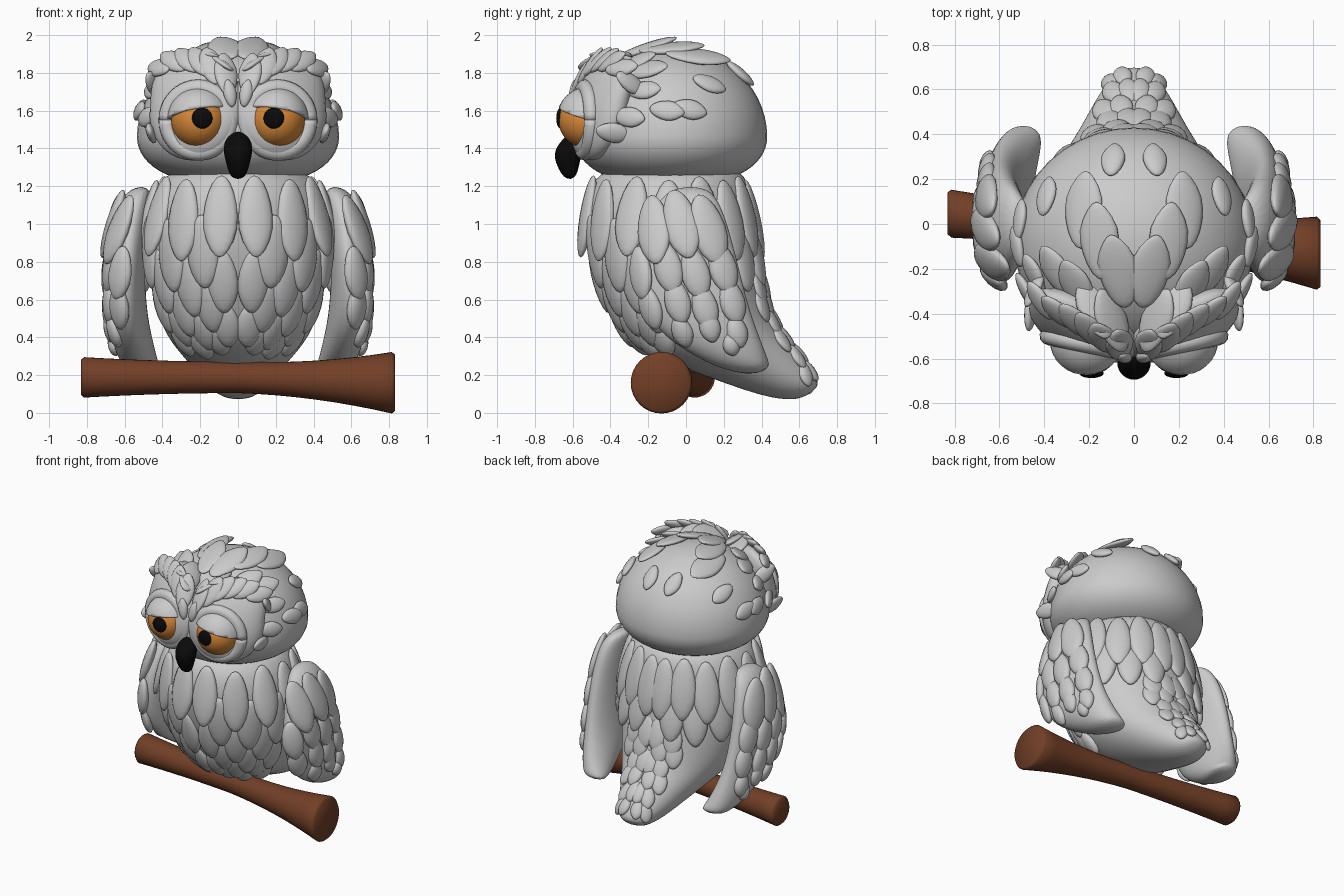
import bpy, bmesh
from math import sin, cos, pi, radians
from mathutils import Vector, Matrix
from mathutils.bvhtree import BVHTree

if "Cube" in bpy.data.objects:
    bpy.data.objects.remove(bpy.data.objects["Cube"])


def finish(bm, name, color=None, mirror=False, sub=0):
    bmesh.ops.recalc_face_normals(bm, faces=bm.faces)
    me = bpy.data.meshes.new(name)
    bm.to_mesh(me)
    bm.free()
    ob = bpy.data.objects.new(name, me)
    bpy.context.collection.objects.link(ob)
    for p in me.polygons:
        p.use_smooth = True
    if color:
        mat = bpy.data.materials.new(name + "_colour")
        mat.diffuse_color = (*color, 1)
        mat.use_nodes = True
        mat.node_tree.nodes["Principled BSDF"].inputs["Base Color"].default_value = mat.diffuse_color
        me.materials.append(mat)
    if mirror:
        ob.modifiers.new("Mirror", 'MIRROR').use_mirror_merge = False
    if sub:
        m = ob.modifiers.new("Subdivision", 'SUBSURF')
        m.levels = m.render_levels = sub
    return ob


def skin(bm, rings):
    """Bridge successive vertex rings and cap both ends."""
    vs = [[bm.verts.new(p) for p in r] for r in rings]
    n = len(vs[0])
    for a, b in zip(vs, vs[1:]):
        for i in range(n):
            bm.faces.new((a[i], a[(i + 1) % n], b[(i + 1) % n], b[i]))
    bm.faces.new(vs[0])
    bm.faces.new(vs[-1])


def loft(name, rows, n=20, xc=lambda t: 0, **kw):
    """Each row: front y,z, back y,z, half width; xc gives the sideways centre."""
    bm = bmesh.new()
    rings = []
    for k, (yf, zf, yb, zb, w) in enumerate(rows):
        x = xc(k / (len(rows) - 1))
        f, b = Vector((x, yf, zf)), Vector((x, yb, zb))
        c, r = (f + b) / 2, (f - b) / 2
        rings.append([c + r * cos(2 * pi * i / n) + Vector((w * sin(2 * pi * i / n), 0, 0)) for i in range(n)])
    skin(bm, rings)
    return finish(bm, name, **kw)


def ball(bm, c, r, rot=Matrix(), u=32, v=20):
    m = Matrix.Translation(c) @ rot @ Matrix.Diagonal((*r, 1))
    return bmesh.ops.create_uvsphere(bm, u_segments=u, v_segments=v, radius=1, matrix=m)["verts"]


def surface(ob):
    return BVHTree.FromObject(ob, bpy.context.evaluated_depsgraph_get())


def feather(bm, p, n, flow, L, W, T=0.06, point=0.3, tilt=0.1):
    """Flattened teardrop lying on a surface, tip along flow."""
    d = Vector(flow)
    d = (d - n * d.dot(n)).normalized()
    d = (d + n * tilt).normalized()
    x = d.cross(n).normalized()
    z = x.cross(d)
    for v in bmesh.ops.create_uvsphere(bm, u_segments=14, v_segments=10, radius=1)["verts"]:
        t = v.co.z
        k = (1 + 0.15 * t) * (1 - point * max(t, 0) ** 2)
        v.co = p + x * (v.co.x * W / 2 * k) + d * (t * L / 2) + z * (v.co.y * T / 2)


# body running down into the tail
body = loft("body", [
    (-.40, 1.32, .25, 1.32, .30), (-.51, 1.22, .34, 1.23, .43), (-.55, 1.05, .365, 1.05, .49),
    (-.515, .8, .385, .84, .50), (-.38, .48, .44, .56, .435), (-.22, .31, .49, .46, .365),
    (.03, .22, .56, .37, .28), (.25, .14, .62, .29, .215), (.45, .075, .68, .21, .15),
    (.61, .065, .715, .14, .08)], n=24, sub=2)

# folded wings
wing = loft("wings", [
    (-.08, 1.2, .1, 1.2, .05), (-.19, 1.07, .18, 1.13, .09), (-.27, .86, .24, .95, .1),
    (-.27, .65, .29, .75, .1), (-.18, .45, .34, .55, .105), (0, .32, .39, .41, .11),
    (.2, .22, .43, .3, .1), (.37, .2, .45, .24, .08)], n=16, mirror=True, sub=2,
    xc=lambda t: .51 + .095 * sin(pi * t ** .85) - .03 * t)

# head: rounded top, flatter underside, two tilted facial discs with raised outer corners
bm = bmesh.new()
for v in ball(bm, (0, 0, 0), (1, 1, 1), u=40, v=28):
    rho = v.co.xy.length
    k = rho ** -0.3 if v.co.z < 0 and rho > 1e-4 else 1
    v.co = (v.co.x * k * .535, -.08 + v.co.y * k * .51, 1.46 + v.co.z * (.48 if v.co.z > 0 else .25))
for s in (1, -1):
    rot = Matrix.Rotation(s * .42, 3, 'Z') @ Matrix.Rotation(-.25, 3, 'X')
    for v in ball(bm, (0, 0, 0), (1, 1, 1)):
        c = v.co.copy()
        k = 1 + .8 * (max(c.x * s, 0) * max(c.z, 0)) ** 2
        v.co = Vector((s * .22, -.455, 1.605)) + rot @ Vector((c.x * k * .265, c.y * .12, c.z * k * .275))
head = finish(bm, "head")

# body feathers: staggered rows over the chest and sides, smaller rows down the tail
bm = bmesh.new()
tree = surface(body)


def body_row(z, yc, angles, L, W, T):
    for i, a in enumerate(angles):
        d = Vector((sin(radians(a)), -cos(radians(a)), 0))
        p, n, _, _ = tree.ray_cast(Vector((0, yc, z - .02 * (i % 2))) + d * 2, -d)
        if p:
            feather(bm, p, n, (0, 0, -1), L, W, T)


for r in range(6):
    z = 1.04 - .2 * r + .014 * r * r
    start = 21 if r % 2 else 10
    L = .44 - .045 * r
    body_row(z, 0, range(start, 176 if r < 2 else 75, 23), L, .09 + .22 * L, .075)
    body_row(.70 - .095 * r, .1 + .08 * r, (172 - 10 * (r % 2), 151 - 10 * (r % 2)),
             .24 - .02 * r, .14 - .01 * r, .05)
finish(bm, "body_feathers", mirror=True)

# wing feathers: rows of height, first y, count, length
bm = bmesh.new()
tree = surface(wing)
for z, y0, count, L in [(.97, -.17, 3, .39), (.74, -.24, 4, .29), (.56, -.19, 4, .25),
                        (.43, -.02, 3, .18), (.36, .24, 1, .12)]:
    for i in range(count):
        p, n, _, _ = tree.ray_cast(Vector((2, y0 + .145 * i, z + .03 * (i % 2))), Vector((-1, 0, 0)))
        if p:
            feather(bm, p, n, (0, .25, -1), L, .05 + .36 * L, T=.075, tilt=.04)
finish(bm, "wing_feathers", mirror=True)

# head feathers
bm = bmesh.new()
tree = surface(head)


def head_feather(q, flow, L, W, tilt=.2):
    p, n, _, _ = tree.find_nearest(Vector(q))
    feather(bm, p + n * .012, n, flow, L, W, T=.05, point=.4, tilt=tilt)


head_feather((.035, -.64, 1.71), (.2, .2, 1), .15, .07)
head_feather((.055, -.58, 1.83), (.05, .4, 1), .26, .13)
for i in range(6):                      # brow row
    a = i / 5
    head_feather((.14 + .32 * a, -.54 + .26 * a, 1.87 + .1 * a - .22 * a * a),
                 (.3 + .9 * a - .8 * a * a, .7 + .2 * a, .8 - .9 * a), .24 - .05 * a, .13 - .025 * a)
for i in range(4):                      # second row
    a = i / 3
    head_feather((.06 + .31 * a, -.42 + .2 * a, 1.93 - .08 * a),
                 (.25 + .1 * a, 1, .5 - .6 * a), .31 - .05 * a, .16 - .02 * a, .16)
for i in range(3):                      # crown row
    head_feather((.075 + .08 * i, -.22 + .145 * i, 1.97 - .03 * i), (.15 - .08 * i, 1, 0), .35, .18, .12)
for q in [(.09, .27, 1.78), (.40, .13, 1.75), (.48, -.23, 1.73), (.52, -.1, 1.6),
          (.55, .03, 1.62), (.5, -.31, 1.57), (.5, -.38, 1.47)]:   # sparse sides and back
    head_feather(q, (0, 1, -.2), .19, .11, .06)
finish(bm, "head_feathers", mirror=True)

# eyes, pupils, rims and drooping lids
EYE = Vector((.205, -.52, 1.55))
bm = bmesh.new()
ball(bm, EYE, (.15, .155, .15))
finish(bm, "eyes", (.70, .25, .04), mirror=True)
bm = bmesh.new()
ball(bm, (.19, -.665, 1.56), (.055, .022, .055), u=24, v=12)
finish(bm, "pupils", (.003, .003, .003), mirror=True)
bm = bmesh.new()
rot = Matrix.Rotation(.2, 4, 'Z')
rings = []
for i in range(41):
    a = 2 * pi * i / 40
    ring = []
    for j in range(12):
        b = 2 * pi * j / 12
        r = .17 + .045 * cos(b)
        ring.append(Vector((.21, -.535, 1.55)) + rot @ Vector((r * cos(a), .04 * sin(b), r * sin(a))))
    rings.append(ring)
skin(bm, rings)
finish(bm, "eye_rims", mirror=True)
bm = bmesh.new()
ball(bm, EYE + Vector((0, 0, .005)), (.17, .165, .17))
bmesh.ops.bisect_plane(bm, geom=bm.verts[:] + bm.edges[:] + bm.faces[:], plane_co=EYE + Vector((0, 0, .03)),
                       plane_no=(.16, .25, 1), clear_inner=True)
lid = finish(bm, "eyelids", mirror=True)
lid.modifiers.new("Solidify", 'SOLIDIFY').thickness = .025

# hooked beak
loft("beak", [(-.61, 1.49, -.55, 1.49, .025), (-.665, 1.44, -.54, 1.46, .07), (-.705, 1.38, -.54, 1.40, .083),
              (-.69, 1.31, -.56, 1.33, .065), (-.64, 1.23, -.58, 1.24, .04)],
     n=12, color=(.003, .003, .003), sub=2)

# branch perch, flaring towards both ends
bm = bmesh.new()
rings = []
for k in range(-1, 18):
    x = -.815 + 1.63 * min(max(k / 16, 0), 1)
    r = .083 + (.12 if x > 0 else .036) * x * x
    if k in (-1, 17):                   # softened end edge
        x, r = x * 1.02, r - .014
    c = Vector((x, -.042 - .108 * x, .188 - .035 * max(x, 0)))
    rings.append([c + Vector((0, r * cos(2 * pi * i / 32), r * sin(2 * pi * i / 32))) for i in range(32)])
skin(bm, rings)
branch = finish(bm, "branch", (.17, .05, .02))
bpy.context.view_layer.objects.active = branch
branch.select_set(True)
bpy.ops.object.shade_smooth_by_angle(angle=radians(60))
